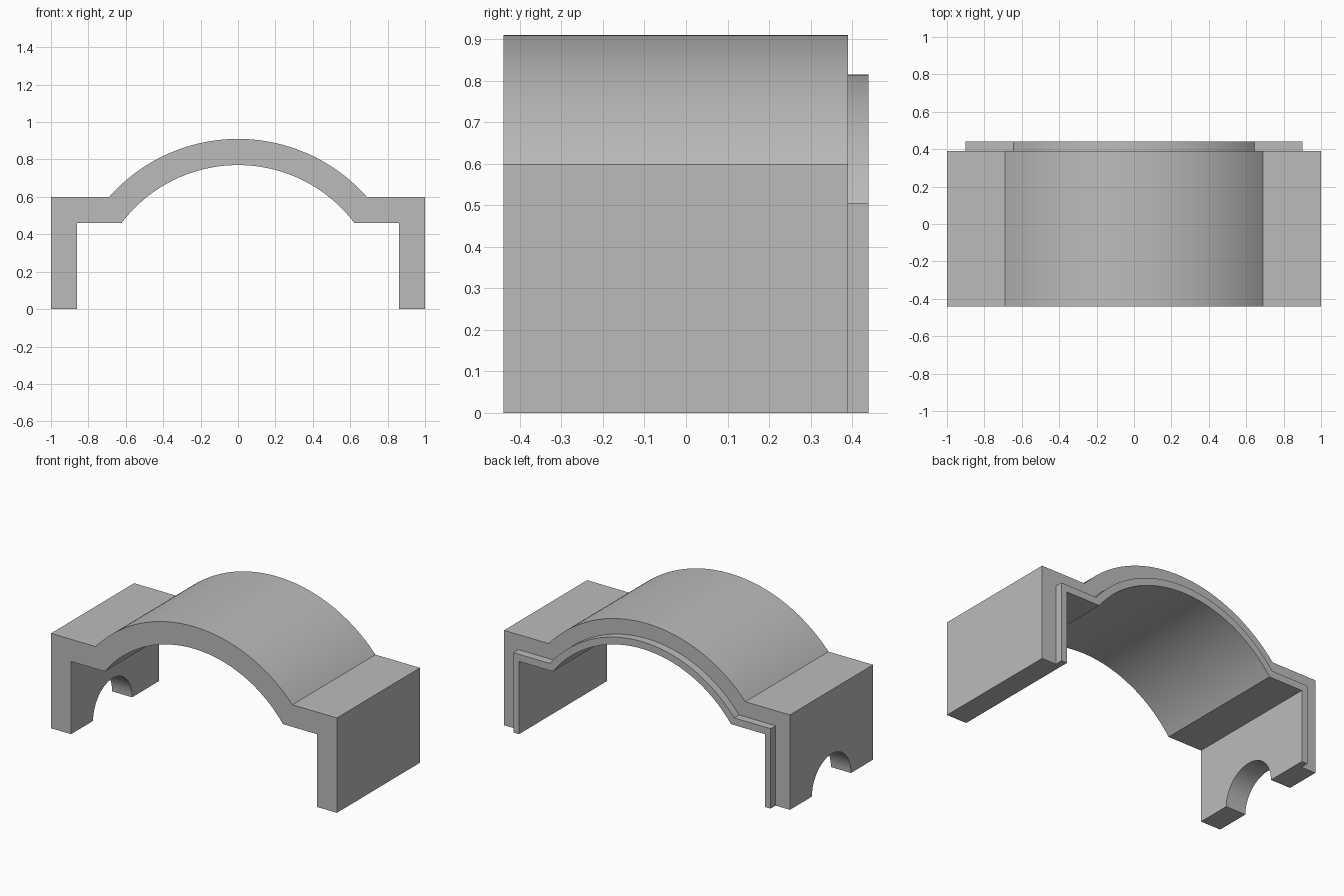
import bpy, bmesh, math

if "Cube" in bpy.data.objects:
    bpy.data.objects.remove(bpy.data.objects["Cube"])

SEGMENTS = 64
ARCH_Z = -0.01                      # centre height of the concentric arches
Y_FRONT, Y_SHOULDER, Y_BACK = -0.44, 0.39, 0.44


def profile(half_width, ledge_z, radius):
    """Leg, ledge, arch, ledge, leg outline as (x, z) points."""
    a = math.asin((ledge_z - ARCH_Z) / radius)
    arch = []
    for i in range(SEGMENTS + 1):
        t = math.pi - a - (math.pi - 2 * a) * i / SEGMENTS
        arch.append((radius * math.cos(t), ARCH_Z + radius * math.sin(t)))
    return ([(-half_width, 0), (-half_width, ledge_z)] + arch
            + [(half_width, ledge_z), (half_width, 0)])


grey = bpy.data.materials.new("plain grey")
grey.diffuse_color = (0.5, 0.5, 0.5, 1)
grey.use_nodes = True
grey.node_tree.nodes["Principled BSDF"].inputs["Base Color"].default_value = grey.diffuse_color

# Arched cover: a stepped wall section swept along the outline,
# with a thin locating lip at the back
outer = profile(1.0, 0.60, 0.92)
lip = profile(0.90, 0.505, 0.825)
inner = profile(0.86, 0.46, 0.78)
bm = bmesh.new()
rings = []
for o, l, n in zip(outer, lip, inner):
    section = [(o, Y_FRONT), (o, Y_SHOULDER), (l, Y_SHOULDER),
               (l, Y_BACK), (n, Y_BACK), (n, Y_FRONT)]
    rings.append([bm.verts.new((p[0], y, p[1])) for p, y in section])
for a, b in zip(rings, rings[1:]):
    for i in range(6):
        j = (i + 1) % 6
        bm.faces.new((a[i], a[j], b[j], b[i]))
bm.faces.new(rings[0])
bm.faces.new(rings[-1][::-1])
bmesh.ops.recalc_face_normals(bm, faces=bm.faces)
mesh = bpy.data.meshes.new("arched_cover")
bm.to_mesh(mesh)
bm.free()
mesh.materials.append(grey)
cover = bpy.data.objects.new("arched_cover", mesh)
bpy.context.collection.objects.link(cover)

# Half-round opening through the left leg
bpy.ops.mesh.primitive_cylinder_add(
    vertices=64, radius=0.195, depth=0.4,
    location=(-0.93, (Y_FRONT + Y_SHOULDER) / 2, 0),
    rotation=(0, math.pi / 2, 0))
cutter = bpy.context.object
cutter.name = "opening_cutter"
cutter.hide_render = True
cutter.data.materials.append(grey)

bpy.ops.object.select_all(action='DESELECT')
bpy.context.view_layer.objects.active = cover
cover.select_set(True)
cut = cover.modifiers.new("opening", 'BOOLEAN')
cut.operation = 'DIFFERENCE'
cut.solver = 'EXACT'
cut.object = cutter
bpy.ops.object.modifier_apply(modifier=cut.name)
bpy.data.objects.remove(cutter, do_unlink=True)

# Smooth curved faces, crisp corners
bpy.ops.object.shade_smooth_by_angle(angle=math.radians(25))
